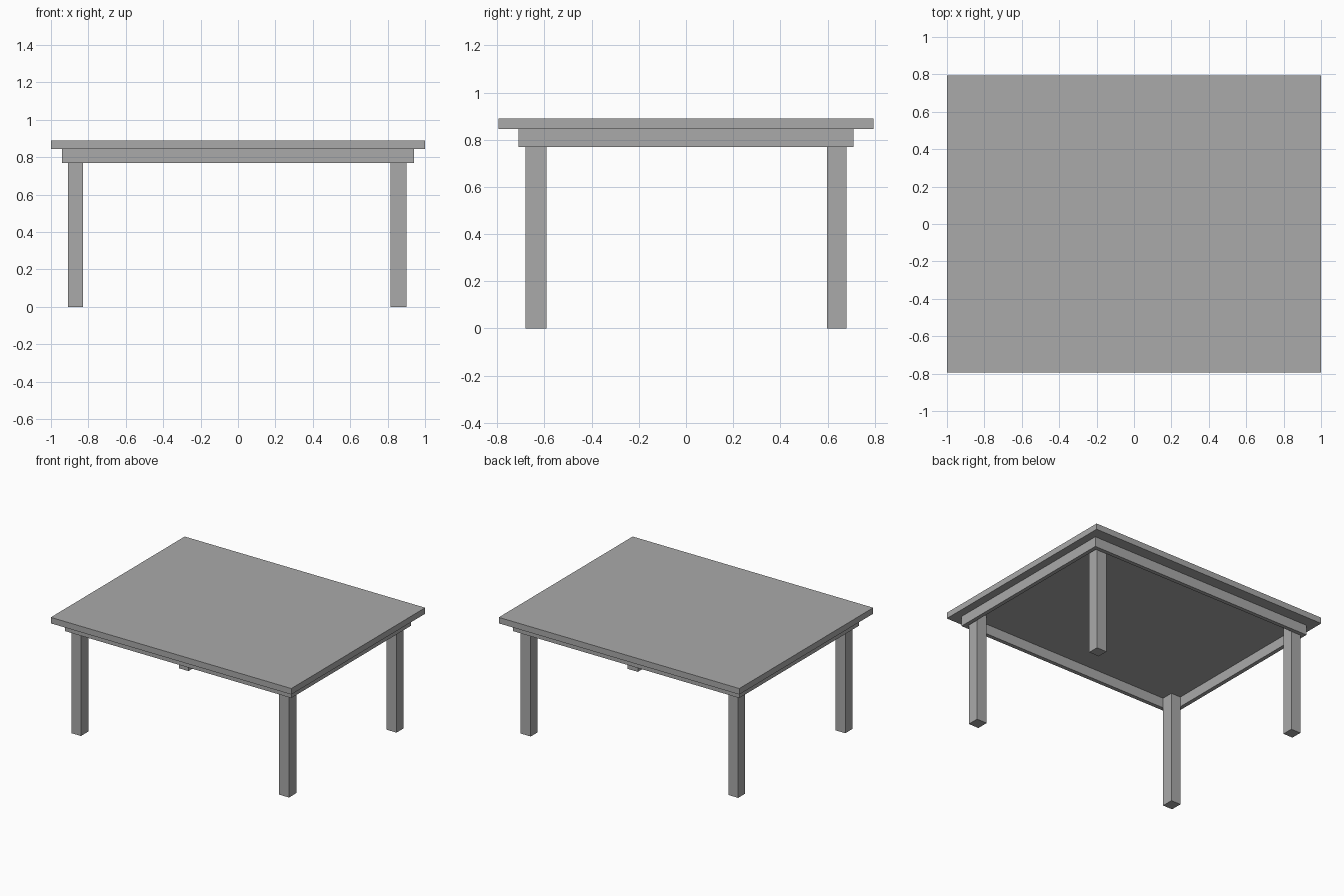
import bpy

cube = bpy.data.objects.get("Cube")
if cube:
    bpy.data.objects.remove(cube, do_unlink=True)

# Single plain grey
grey = bpy.data.materials.new("plain grey")
grey.use_nodes = True
color = (0.4, 0.4, 0.4, 1)
grey.diffuse_color = color
grey.node_tree.nodes["Principled BSDF"].inputs["Base Color"].default_value = color

TOP, UNDER, APRON_LOW = 0.89, 0.845, 0.77
APRON_X, APRON_Y, BOARD = 0.94, 0.71, 0.03


def box(name, low, high):
    """Axis-aligned box between two corners."""
    centre = [(a + b) / 2 for a, b in zip(low, high)]
    bpy.ops.mesh.primitive_cube_add(size=1, location=centre)
    obj = bpy.context.object
    obj.name = name
    obj.scale = [b - a for a, b in zip(low, high)]
    bpy.ops.object.transform_apply(location=False, rotation=False, scale=True)
    obj.data.materials.append(grey)
    return obj


# Table top
box("table_top", (-1, -0.795, UNDER), (1, 0.795, TOP))

# Apron boards: front and back run full length, sides fit between them
inner_x, inner_y = APRON_X - BOARD, APRON_Y - BOARD
box("front_apron", (-APRON_X, -APRON_Y, APRON_LOW), (APRON_X, -inner_y, UNDER))
box("back_apron", (-APRON_X, inner_y, APRON_LOW), (APRON_X, APRON_Y, UNDER))
box("right_apron", (-APRON_X, -inner_y, APRON_LOW), (-inner_x, inner_y, UNDER))
box("left_apron", (inner_x, -inner_y, APRON_LOW), (APRON_X, inner_y, UNDER))

# Square legs set inside the apron corners, up to the table top
for side, x0, x1 in (("right", -inner_x, -0.83), ("left", 0.815, 0.9)):
    for end, y0, y1 in (("front", -inner_y, -0.592), ("back", 0.597, inner_y)):
        box(f"{end}_{side}_leg", (x0, y0, 0), (x1, y1, UNDER))
